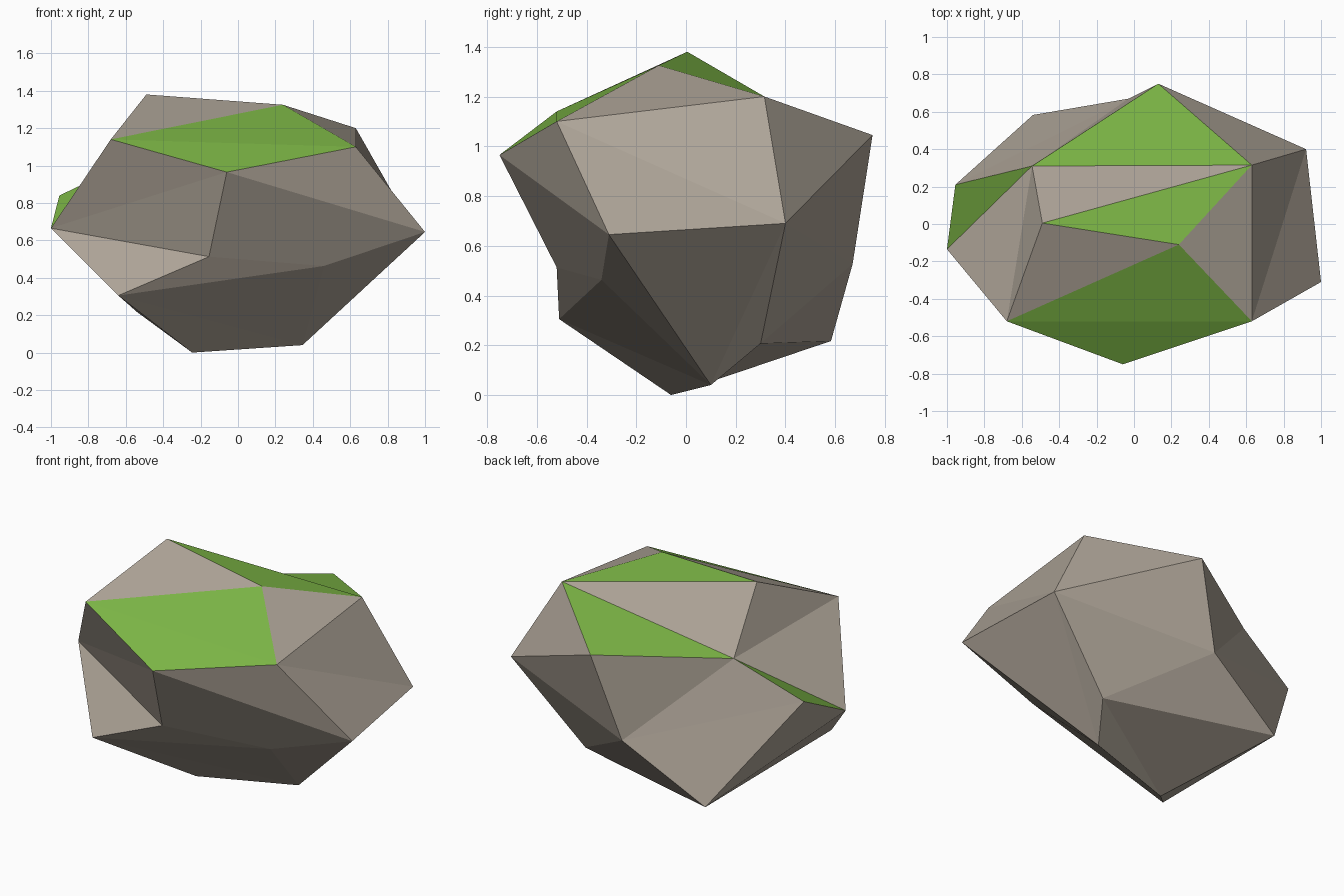
import bpy, bmesh

if "Cube" in bpy.data.objects:
    bpy.data.objects.remove(bpy.data.objects["Cube"])

# Corner points of the boulder, grouped by level
corners = dict(
    # crown
    A=(-.49, .005, 1.38), B=(.24, -.11, 1.325), C=(.63, .315, 1.20),
    D=(.63, -.52, 1.10), E=(-.68, -.52, 1.14), J=(-.545, .31, 1.035),
    # shoulder
    F=(-.06, -.75, .965), G=(-1, -.135, .665), H=(1, -.31, .645),
    I=(-.955, .21, .84), K=(.13, .75, 1.045), L=(.92, .40, .69),
    # underside
    M=(-.54, .583, .217), N=(-.03, .67, .527), P=(.345, .10, .04),
    Q=(-.245, -.06, 0), R=(-.64, -.51, .305), S=(-.155, -.52, .513),
    T=(.46, -.34, .463), U=(.48, .30, .207))

# Facet fans: hub corner, then its rim (first corner repeated when closed)
fans = ["A BCJEB", "D EBCLHFE", "G JIMRSFEJ", "N JIMULKJ",
        "T FSRPHF", "Q UMRPU", "K JCL", "L HPU"]
mossy = {frozenset(f) for f in ("ABC", "CJK", "BDE", "DEF", "GIJ")}


def material(name, color):
    mat = bpy.data.materials.new(name)
    mat.diffuse_color = (*color, 1)
    mat.use_nodes = True
    mat.node_tree.nodes["Principled BSDF"].inputs["Base Color"].default_value = mat.diffuse_color
    return mat


# Boulder with moss on some upper facets
bm = bmesh.new()
verts = {k: bm.verts.new(co) for k, co in corners.items()}
for fan in fans:
    hub, rim = fan.split()
    for a, b in zip(rim, rim[1:]):
        face = bm.faces.new((verts[hub], verts[a], verts[b]))
        face.material_index = int(frozenset((hub, a, b)) in mossy)
bmesh.ops.recalc_face_normals(bm, faces=bm.faces[:])

mesh = bpy.data.meshes.new("boulder")
bm.to_mesh(mesh)
bm.free()
mesh.materials.append(material("stone", (.42, .37, .31)))
mesh.materials.append(material("moss", (.20, .46, .06)))
bpy.context.collection.objects.link(bpy.data.objects.new("boulder", mesh))
